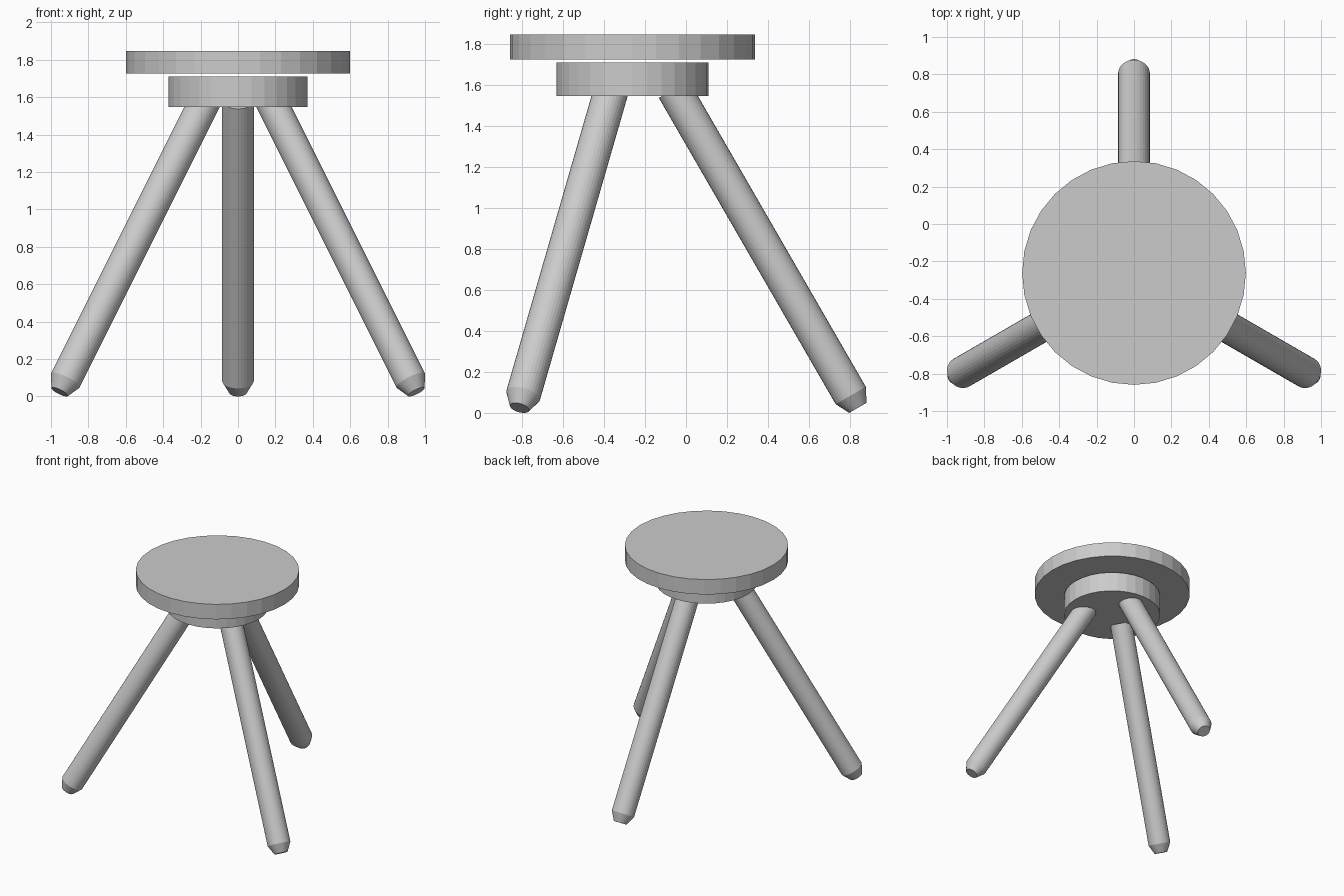
import bpy, math
from mathutils import Vector, Matrix

if "Cube" in bpy.data.objects:
    bpy.data.objects.remove(bpy.data.objects["Cube"])

CY = -0.262            # stool axis in y
TILT = math.radians(30)


def add_lathe(name, profile, matrix, sides=32):
    """Closed solid of revolution about local z from (radius, z) points."""
    verts, faces = [], []
    for r, z in profile:
        for i in range(sides):
            a = 2 * math.pi * i / sides
            verts.append((r * math.cos(a), r * math.sin(a), z))
    for k in range(len(profile) - 1):
        for i in range(sides):
            j = (i + 1) % sides
            b, t = k * sides, (k + 1) * sides
            faces.append((b + i, b + j, t + j, t + i))
    faces.append(tuple(reversed(range(sides))))
    top = (len(profile) - 1) * sides
    faces.append(tuple(range(top, top + sides)))
    mesh = bpy.data.meshes.new(name)
    mesh.from_pydata(verts, [], faces)
    obj = bpy.data.objects.new(name, mesh)
    obj.matrix_world = matrix
    bpy.context.collection.objects.link(obj)
    return obj


axis = Matrix.Translation((0, CY, 0))

# Seat disc and the smaller hub just below it
add_lathe("seat", [(0.598, 1.726), (0.598, 1.847)], axis)
add_lathe("hub", [(0.371, 1.547), (0.371, 1.711)], axis)

# Three splayed legs, each with a tapered foot
foot_r, leg_r = 0.049, 0.085
foot = Vector((0, 1.101, foot_r * math.sin(TILT)))
length = (1.58 - foot.z) / math.cos(TILT)
profile = [(foot_r, 0), (leg_r, 0.07), (leg_r, length)]
for name, angle in (("back_leg", 0), ("left_leg", 120), ("right_leg", 240)):
    place = (axis @ Matrix.Rotation(math.radians(angle), 4, 'Z')
             @ Matrix.Translation(foot) @ Matrix.Rotation(TILT, 4, 'X'))
    add_lathe(name, profile, place)
